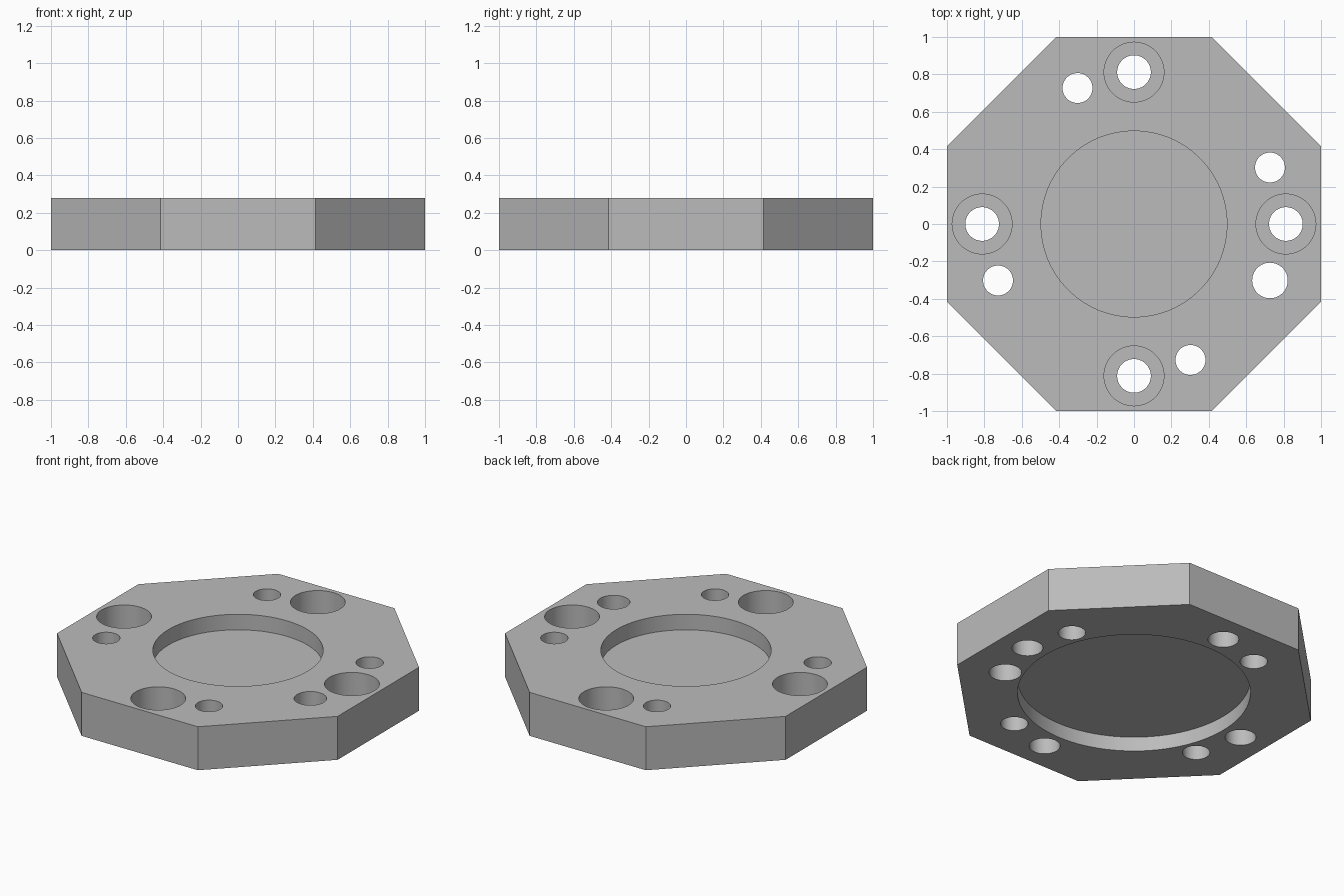
import bpy
import math

if "Cube" in bpy.data.objects:
    bpy.data.objects.remove(bpy.data.objects["Cube"])

THICK = 0.28

# Single grey metal colour
grey = bpy.data.materials.new("grey_metal")
grey.use_nodes = True
colour = (0.5, 0.5, 0.5, 1)
grey.diffuse_color = colour
grey.node_tree.nodes["Principled BSDF"].inputs["Base Color"].default_value = colour

# Octagonal plate with flats facing the axes
bpy.ops.mesh.primitive_cylinder_add(
    vertices=8, radius=1 / math.cos(math.pi / 8), depth=THICK,
    location=(0, 0, THICK / 2), rotation=(0, 0, math.pi / 8))
plate = bpy.context.object
plate.name = "octagonal_plate"
plate.data.materials.append(grey)
bpy.ops.object.transform_apply(location=True, rotation=True, scale=True)


def bore(x, y, radius, bottom, top, sides=64):
    """Cut a round hole from the plate between two heights."""
    bpy.ops.mesh.primitive_cylinder_add(
        vertices=sides, radius=radius, depth=top - bottom,
        location=(x, y, (top + bottom) / 2))
    cutter = bpy.context.object
    cutter.hide_render = True
    cutter.data.materials.append(grey)
    cut = plate.modifiers.new("bore", "BOOLEAN")
    cut.operation = "DIFFERENCE"
    cut.solver = "EXACT"
    cut.object = cutter
    bpy.context.view_layer.objects.active = plate
    bpy.ops.object.modifier_apply(modifier=cut.name)
    bpy.data.objects.remove(cutter)


LOW, HIGH = -0.1, THICK + 0.1

# Central recesses, leaving a thin web between them
bore(0, 0, 0.497, 0.18, HIGH, 96)
bore(0, 0, 0.68, LOW, 0.093, 96)

# Four counterbored screw holes
for x, y in ((1, 0), (0, 1), (-1, 0), (0, -1)):
    bore(x * 0.812, y * 0.812, 0.09, LOW, HIGH)
    bore(x * 0.812, y * 0.812, 0.16, 0.11, HIGH)

# Plain through holes, one of them wider
for x, y, radius in ((0.727, 0.302, 0.08), (-0.302, 0.727, 0.08),
                     (-0.727, -0.302, 0.08), (0.302, -0.727, 0.08),
                     (0.727, -0.302, 0.095)):
    bore(x, y, radius, LOW, HIGH)

# Smooth bore walls, crisp edges
bpy.ops.object.select_all(action="DESELECT")
plate.select_set(True)
bpy.context.view_layer.objects.active = plate
bpy.ops.object.shade_smooth_by_angle(angle=math.radians(30))
